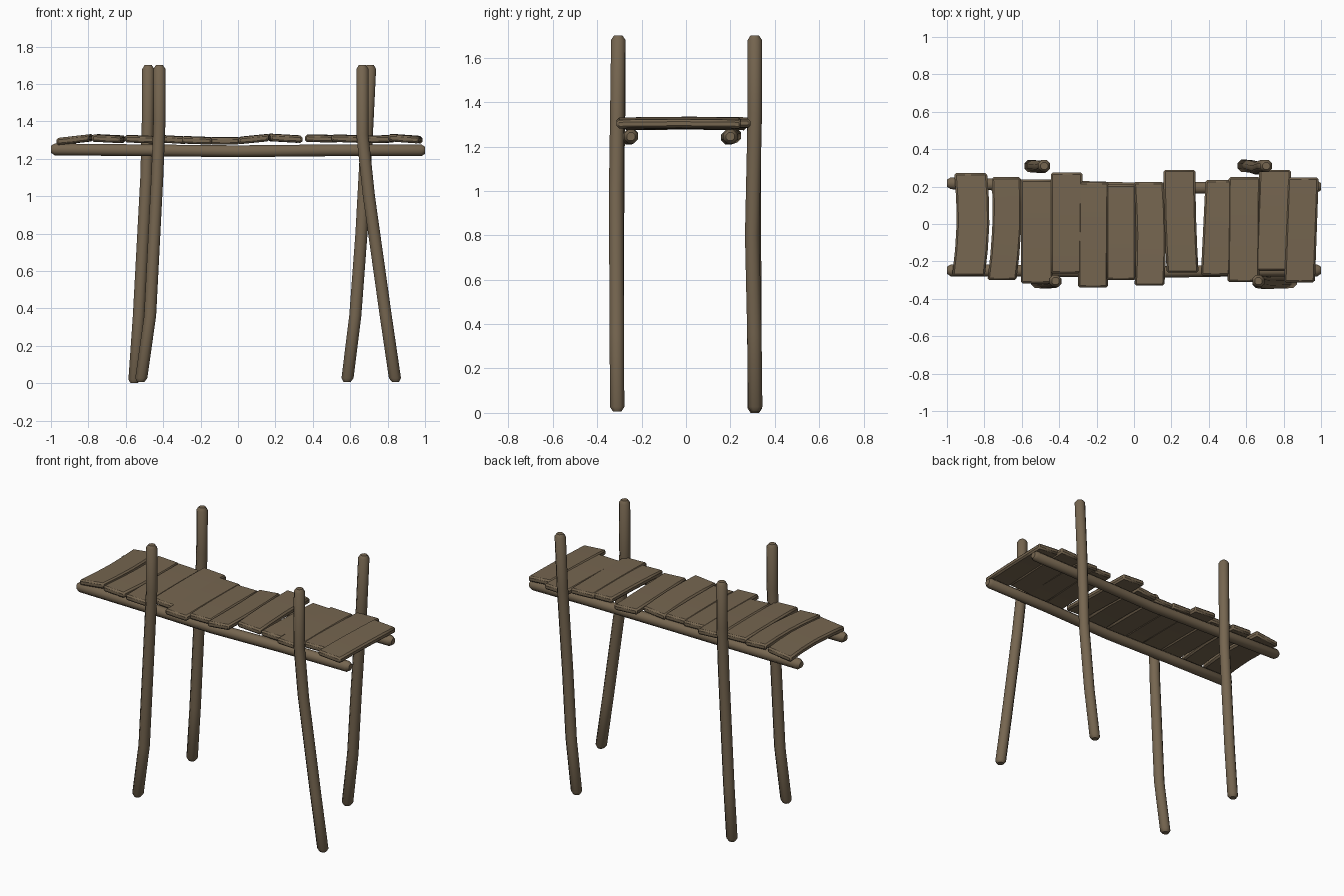
import bpy, bmesh, math
from mathutils import Vector

if "Cube" in bpy.data.objects:
    bpy.data.objects.remove(bpy.data.objects["Cube"])

wood = bpy.data.materials.new("weathered brown wood")
wood.diffuse_color = (0.18, 0.132, 0.08, 1)
wood.use_nodes = True
wood.node_tree.nodes["Principled BSDF"].inputs["Base Color"].default_value = wood.diffuse_color


def make_object(name, rings, bevel=0):
    """Skin a list of rings (equal vertex counts) and cap both ends."""
    bm = bmesh.new()
    loops = [[bm.verts.new(p) for p in ring] for ring in rings]
    n = len(loops[0])
    for a, b in zip(loops, loops[1:]):
        for i in range(n):
            bm.faces.new((a[i], a[(i + 1) % n], b[(i + 1) % n], b[i]))
    bm.faces.new(loops[0])
    bm.faces.new(loops[-1])
    bmesh.ops.recalc_face_normals(bm, faces=bm.faces[:])
    mesh = bpy.data.meshes.new(name)
    bm.to_mesh(mesh)
    bm.free()
    mesh.materials.append(wood)
    ob = bpy.data.objects.new(name, mesh)
    bpy.context.collection.objects.link(ob)
    if bevel:
        mod = ob.modifiers.new("soft edges", 'BEVEL')
        mod.width = bevel
        mod.segments = 1
        mod.limit_method = 'ANGLE'
        mod.angle_limit = math.radians(40)
    bpy.ops.object.select_all(action='DESELECT')
    ob.select_set(True)
    bpy.context.view_layer.objects.active = ob
    bpy.ops.object.shade_smooth_by_angle(angle=math.radians(50))
    return ob


def log(name, path, r, u, v, sides=8):
    """Round pole along a path, with chamfered ends; u and v span its section."""
    pts = [Vector(p) for p in path]
    d0 = (pts[1] - pts[0]).normalized()
    d1 = (pts[-1] - pts[-2]).normalized()
    c = 0.02
    st = [(pts[0], r * 0.6), (pts[0] + d0 * c, r)]
    st += [(p, r) for p in pts[1:-1]]
    st += [(pts[-1] - d1 * c, r), (pts[-1], r * 0.6)]
    u, v = Vector(u), Vector(v)
    rings = [[p + u * (math.cos(2 * math.pi * (i + 0.5) / sides) * q)
              + v * (math.sin(2 * math.pi * (i + 0.5) / sides) * q)
              for i in range(sides)] for p, q in st]
    make_object(name, rings)


# four crooked posts
posts = {
    "front_left_post": [(-.52, -.31, .007), (-.47, -.312, .36), (-.432, -.31, 1.1),
                        (-.42, -.305, 1.4), (-.42, -.305, 1.7)],
    "front_right_post": [(.842, -.31, .007), (.79, -.312, .36), (.70, -.315, 1.0),
                         (.665, -.31, 1.33), (.665, -.305, 1.7)],
    "back_left_post": [(-.555, .31, 0), (-.53, .308, .36), (-.49, .305, 1.1),
                       (-.482, .31, 1.4), (-.48, .31, 1.7)],
    "back_right_post": [(.583, .312, .007), (.627, .308, .36), (.66, .298, .8),
                        (.69, .31, 1.35), (.707, .31, 1.7)],
}
for name, path in posts.items():
    log(name, path, 0.035, (1, 0, 0), (0, 1, 0))

# two long rails, sagging slightly in the middle
log("front_rail", [(-1, -.248, 1.25), (-.5, -.25, 1.245), (0, -.258, 1.24),
                   (.5, -.25, 1.245), (1, -.248, 1.245)], 0.034, (0, 1, 0), (0, 0, 1))
log("back_rail", [(-1, .218, 1.25), (-.5, .205, 1.245), (0, .19, 1.24),
                  (.5, .195, 1.245), (1, .2, 1.245)], 0.034, (0, 1, 0), (0, 0, 1))

# deck planks: x at back, x at front, width, y back, y front, bow in x, z centre, tilt
planks = [
    (-.873, -.885, .175, .272, -.277, .018, 1.301, .010),
    (-.683, -.706, .155, .25, -.30, .014, 1.306, -.004),
    (-.52, -.52, .17, .237, -.318, 0, 1.303, -.003),
    (-.36, -.36, .17, .275, -.265, 0, 1.302, -.005),
    (-.215, -.22, .16, .225, -.34, 0, 1.297, -.003),
    (-.07, -.07, .16, .21, -.30, 0, 1.295, 0),
    (.078, .083, .16, .225, -.33, .010, 1.304, .008),
    (.243, .26, .17, .29, -.26, -.004, 1.308, -.005),
    (.46, .435, .155, .235, -.275, 0, 1.307, -.002),
    (.59, .585, .17, .25, -.31, 0, 1.306, -.003),
    (.755, .735, .17, .29, -.25, 0, 1.303, .002),
    (.905, .885, .165, .248, -.312, 0, 1.306, -.006),
]
T = 0.019  # half thickness
for k, (xb, xf, w, yb, yf, bow, zc, tilt) in enumerate(planks):
    rings = []
    for s in range(5):
        t = s / 4
        h = w / 2
        x = xb + (xf - xb) * t + bow * math.sin(math.pi * t)
        y = yb + (yf - yb) * t
        z = zc + 0.003 * math.sin(math.pi * t)
        rings.append([(x - h, y, z - T - tilt), (x + h, y, z - T + tilt),
                      (x + h, y, z + T + tilt), (x - h, y, z + T - tilt)])
    make_object(f"deck_plank_{k + 1}", rings, 0.01)
